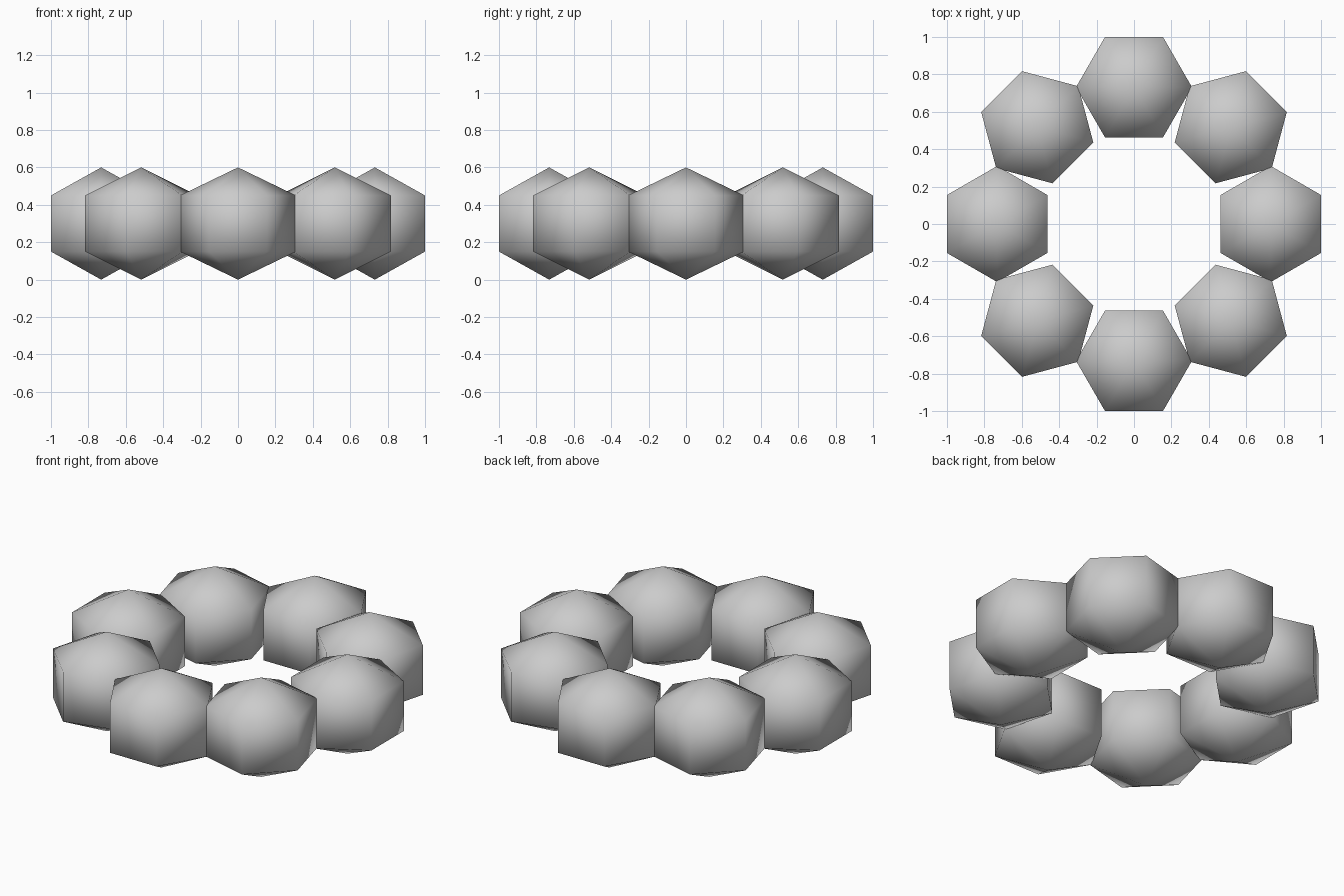
import bpy, bmesh, math
from mathutils import Matrix

if "Cube" in bpy.data.objects:
    bpy.data.objects.remove(bpy.data.objects["Cube"])

COUNT = 8          # beads in the ring
RING = 0.7315      # distance of bead centres from the axis
BEAD_R = 0.31      # hexagon radius seen from above
BEAD_H = 0.30      # half height of a bead


def bead_mesh():
    # six-sided, three-ring ball, widened so its sides stand vertical
    bm = bmesh.new()
    bmesh.ops.create_uvsphere(bm, u_segments=6, v_segments=3, radius=1.0)
    v = max(bm.verts, key=lambda p: p.co.xy.length)
    turn = Matrix.Rotation(-math.atan2(v.co.y, v.co.x), 4, 'Z')
    s = BEAD_R / v.co.xy.length
    bmesh.ops.transform(bm, matrix=Matrix.Diagonal((s, s, BEAD_H, 1)) @ turn, verts=bm.verts)
    for f in bm.faces:
        f.smooth = True
    me = bpy.data.meshes.new("bead")
    bm.to_mesh(me)
    bm.free()
    return me


# ring of beads, each with a corner pointing at its neighbours
mesh = bead_mesh()
for i in range(COUNT):
    a = i * math.tau / COUNT
    ob = bpy.data.objects.new(f"bead_{i + 1}", mesh)
    ob.location = (RING * math.cos(a), RING * math.sin(a), BEAD_H)
    ob.rotation_euler.z = a + math.pi / 2
    bpy.context.collection.objects.link(ob)
